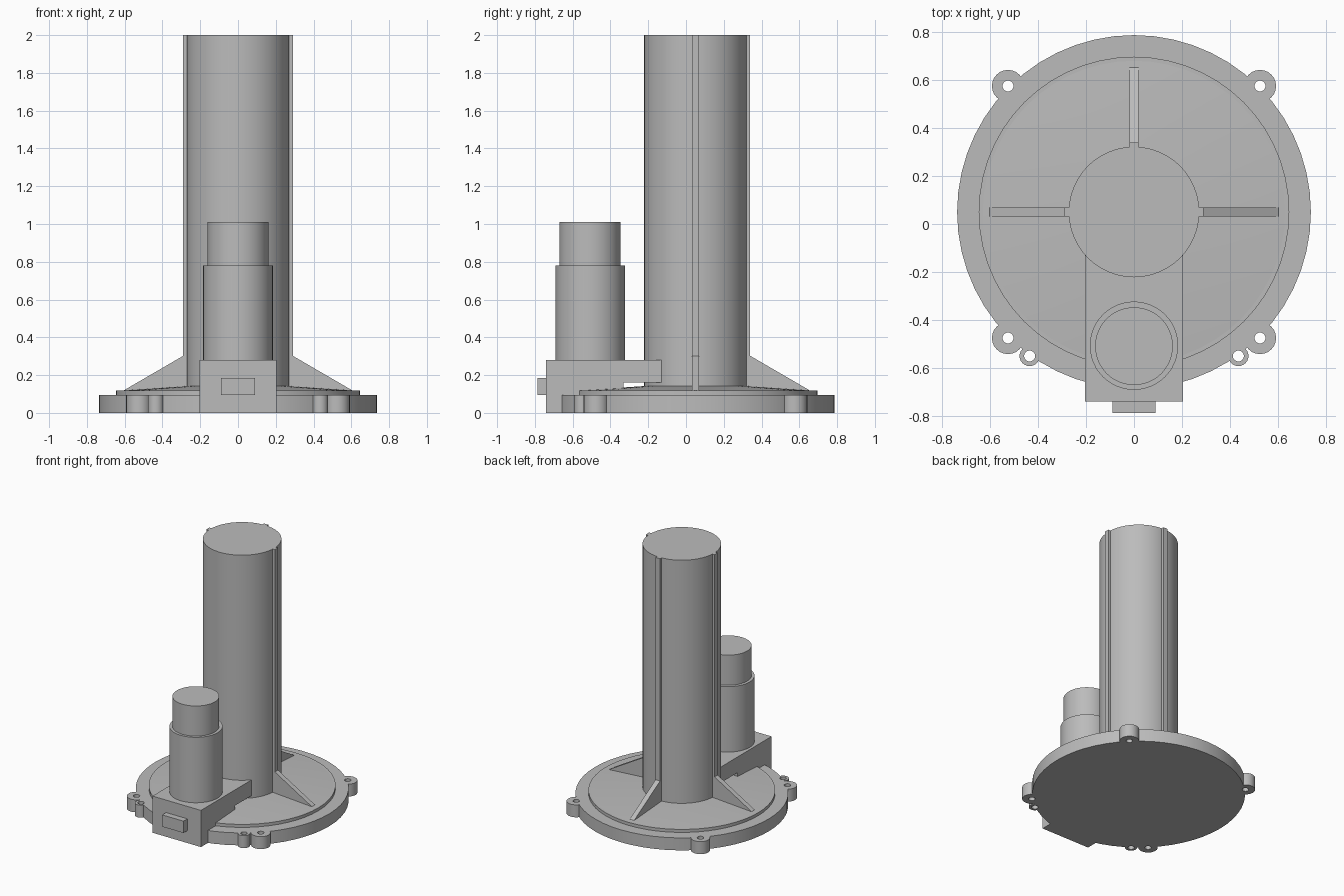
import bpy, bmesh, math
from mathutils import Matrix

if "Cube" in bpy.data.objects:
    bpy.data.objects.remove(bpy.data.objects["Cube"])

CY = 0.05          # y of the flange and column axis
FLANGE_H = 0.095

grey = bpy.data.materials.new("plain grey")
grey.use_nodes = True
grey.diffuse_color = (0.5, 0.5, 0.5, 1)
grey.node_tree.nodes["Principled BSDF"].inputs["Base Color"].default_value = (0.5, 0.5, 0.5, 1)


def finish(name, bm, smooth=False):
    bmesh.ops.recalc_face_normals(bm, faces=bm.faces)
    mesh = bpy.data.meshes.new(name)
    bm.to_mesh(mesh)
    bm.free()
    mesh.materials.append(grey)
    ob = bpy.data.objects.new(name, mesh)
    bpy.context.collection.objects.link(ob)
    if smooth:
        shade(ob)
    return ob


def shade(ob):
    bpy.ops.object.select_all(action='DESELECT')
    ob.select_set(True)
    bpy.context.view_layer.objects.active = ob
    bpy.ops.object.shade_smooth_by_angle(angle=math.radians(30))


def cylinder(name, x, y, r, z0, z1, sides=48, r_top=None, smooth=True):
    bm = bmesh.new()
    bmesh.ops.create_cone(bm, cap_ends=True, segments=sides, radius1=r,
                          radius2=r if r_top is None else r_top, depth=z1 - z0,
                          matrix=Matrix.Translation((x, y, (z0 + z1) / 2)))
    return finish(name, bm, smooth)


def prism(name, profile, width, angle=0, origin=(0, 0, 0)):
    """Extrude an (outward, z) profile across its width, then turn it about z."""
    bm = bmesh.new()
    face = bm.faces.new([bm.verts.new((u, -width / 2, z)) for u, z in profile])
    new = bmesh.ops.extrude_face_region(bm, geom=[face])["geom"]
    verts = [v for v in new if isinstance(v, bmesh.types.BMVert)]
    bmesh.ops.translate(bm, verts=verts, vec=(0, width, 0))
    bm.transform(Matrix.Translation(origin) @ Matrix.Rotation(angle, 4, 'Z'))
    return finish(name, bm)


def boolean(target, tool, operation):
    mod = target.modifiers.new(operation.lower(), 'BOOLEAN')
    mod.object, mod.operation, mod.solver = tool, operation, 'EXACT'
    bpy.ops.object.select_all(action='DESELECT')
    target.select_set(True)
    bpy.context.view_layer.objects.active = target
    bpy.ops.object.modifier_apply(modifier=mod.name)
    bpy.data.objects.remove(tool)


# Flange with drilled mounting lugs
flange = cylinder("flange", 0, CY, 0.737, 0, FLANGE_H, 56, smooth=False)
lugs = [(s * x, y, r) for s in (-1, 1)
        for x, y, r in ((0.525, 0.575, 0.067), (0.525, -0.475, 0.067), (0.435, -0.55, 0.042))]
for x, y, r in lugs:
    boolean(flange, cylinder("lug", x, y, r, 0, FLANGE_H, 24, smooth=False), 'UNION')
for x, y, r in lugs:
    boolean(flange, cylinder("hole", x, y, 0.023, -0.1, 0.2, 16, smooth=False), 'DIFFERENCE')
shade(flange)

# Raised cover with a shallow cone
cylinder("cover_step", 0, CY, 0.647, 0.05, 0.118, 56)
cylinder("cover_cone", 0, CY, 0.645, 0.117, 0.142, 56, r_top=0.27)

# Column with rails and gussets on the left, back and right
cylinder("column", 0, CY, 0.272, 0.1, 2.0, 48)
for side, angle in (("left", 0), ("back", math.pi / 2), ("right", math.pi)):
    prism(side + "_rail", [(0.2, 0.1), (0.29, 0.1), (0.29, 2.0), (0.2, 2.0)],
          0.038, angle, (0, CY, 0))
    prism(side + "_gusset", [(0.25, 0.1), (0.62, 0.1), (0.6, 0.122), (0.285, 0.305), (0.25, 0.305)],
          0.038, angle, (0, CY, 0))

# Gearbox housing, overhanging the cover towards the column
prism("gearbox", [(0.74, 0), (0.74, 0.28), (0.13, 0.28), (0.13, 0.16), (0.33, 0.16), (0.33, 0)],
      0.41, -math.pi / 2)
prism("connector", [(0.787, 0.095), (0.787, 0.185), (0.72, 0.185), (0.72, 0.095)],
      0.18, -math.pi / 2)

# Motor
cylinder("motor_body", 0, -0.507, 0.184, 0.27, 0.78, 48)
cylinder("motor_cap", 0, -0.509, 0.162, 0.77, 1.01, 48)
